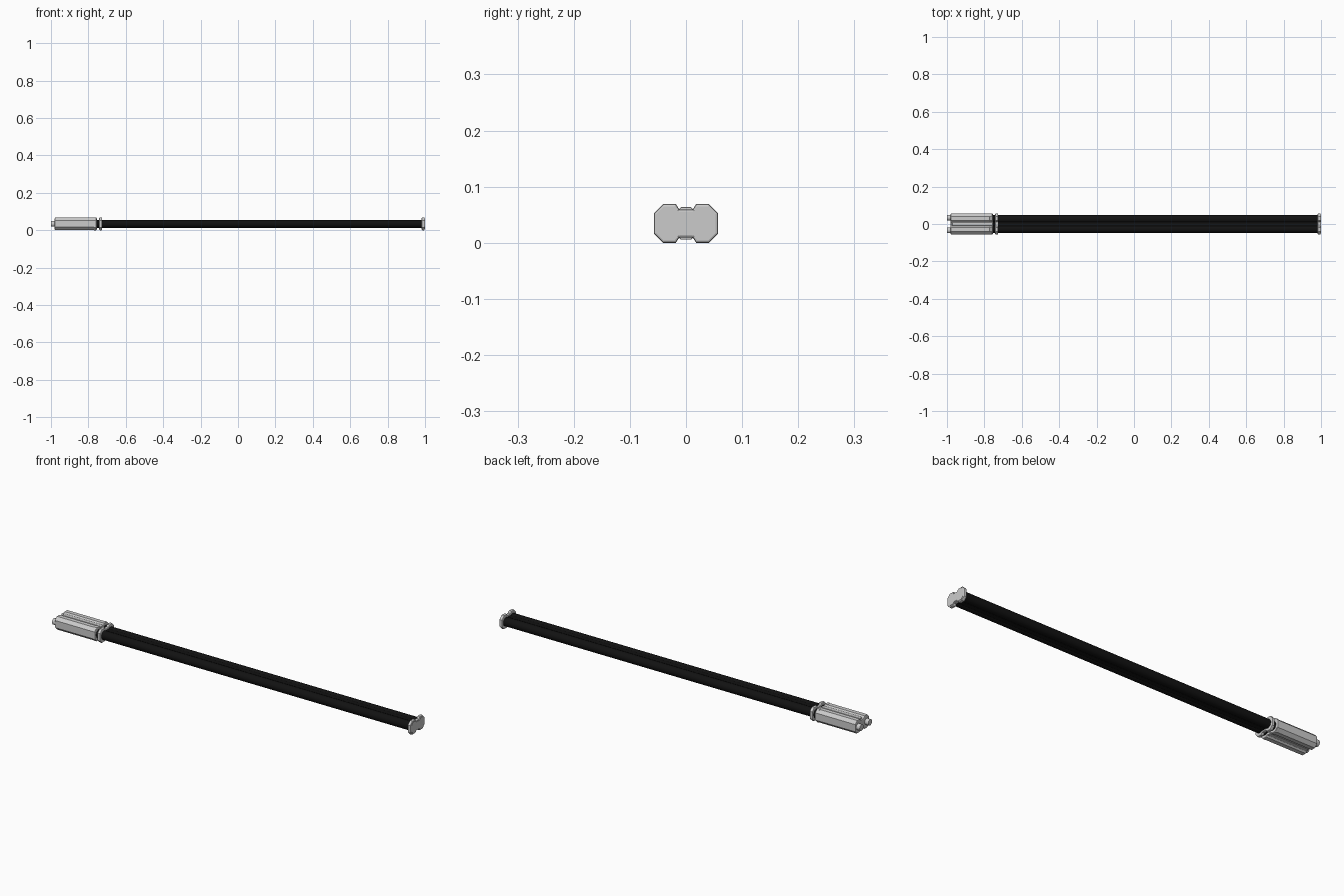
import bpy, bmesh, math

if "Cube" in bpy.data.objects:
    bpy.data.objects.remove(bpy.data.objects["Cube"])

ZC = 0.0345  # height of the long axis


def material(name, rgb):
    m = bpy.data.materials.new(name)
    m.diffuse_color = (*rgb, 1)
    m.use_nodes = True
    m.node_tree.nodes["Principled BSDF"].inputs["Base Color"].default_value = m.diffuse_color
    return m


black = material("black_rubber", (0.006, 0.006, 0.006))


def mirror_profile(quarter):
    """Quarter outline (y, z), from centre line to outer side -> closed outline."""
    right = quarter + [(y, -z) for y, z in reversed(quarter)]
    return right + [(-y, z) for y, z in reversed(right)]


def ngon(cy, r, n):
    return [(cy + r * math.cos(math.tau * (i + 0.5) / n),
             r * math.sin(math.tau * (i + 0.5) / n)) for i in range(n)]


def prism(name, outline, x0, x1, bevel=0.0, mat=None):
    """Extrude a (y, z) outline along x, with optional softened end rims."""
    bm = bmesh.new()
    face = bm.faces.new([bm.verts.new((x0, y, z + ZC)) for y, z in outline])
    new = bmesh.ops.extrude_face_region(bm, geom=[face])["geom"]
    bmesh.ops.translate(bm, vec=(x1 - x0, 0, 0),
                        verts=[v for v in new if isinstance(v, bmesh.types.BMVert)])
    bmesh.ops.recalc_face_normals(bm, faces=bm.faces)
    if bevel:
        rims = [e for e in bm.edges if abs(e.verts[0].co.x - e.verts[1].co.x) < 1e-6]
        bmesh.ops.bevel(bm, geom=rims, offset=bevel, segments=2, profile=0.5,
                        affect='EDGES')
    me = bpy.data.meshes.new(name)
    bm.to_mesh(me)
    bm.free()
    ob = bpy.data.objects.new(name, me)
    bpy.context.collection.objects.link(ob)
    if mat:
        me.materials.append(mat)
    return ob


# Outlines: twin octagonal lobes joined by a waist
flange = mirror_profile([(0.012, 0.025), (0.018, 0.0345), (0.041, 0.0345), (0.057, 0.0185)])
body_lobe = [(0.014, 0.027), (0.020, 0.033), (0.041, 0.033), (0.056, 0.018)]
body = mirror_profile([(0.006, 0.023)] + body_lobe)

# Handle body with raised centre spine
prism("handle_body", body, -0.98, -0.755, 0.004)
spine = mirror_profile([(0.009, 0.029), (0.012, 0.026)])
prism("handle_spine", spine, -0.972, -0.755, 0.002)
prism("handle_rear_collar", flange, -0.772, -0.757, 0.003)

# Flanges at both ends of the twin tube
prism("inner_flange", flange, -0.742, -0.726, 0.004)
prism("end_flange", flange, 0.982, 0.998, 0.004)
prism("end_flange_face", mirror_profile([(0.011, 0.02), (0.018, 0.028), (0.039, 0.028), (0.05, 0.016)]),
      0.99, 1.0)

# Twin black tubes, the web between them, and rear nozzles
for side, s in (("left", 1), ("right", -1)):
    prism(side + "_tube", ngon(s * 0.0255, 0.022, 16), -0.757, 0.985, mat=black)
    prism(side + "_nozzle", ngon(s * 0.034, 0.016, 12), -1.0, -0.975, 0.002)
prism("tube_web", mirror_profile([(0.012, 0.018)]), -0.757, 0.985, mat=black)

for ob in bpy.context.collection.objects:
    if "tube" in ob.name or "nozzle" in ob.name:
        bpy.context.view_layer.objects.active = ob
        ob.select_set(True)
bpy.ops.object.shade_smooth_by_angle(angle=math.radians(35))
